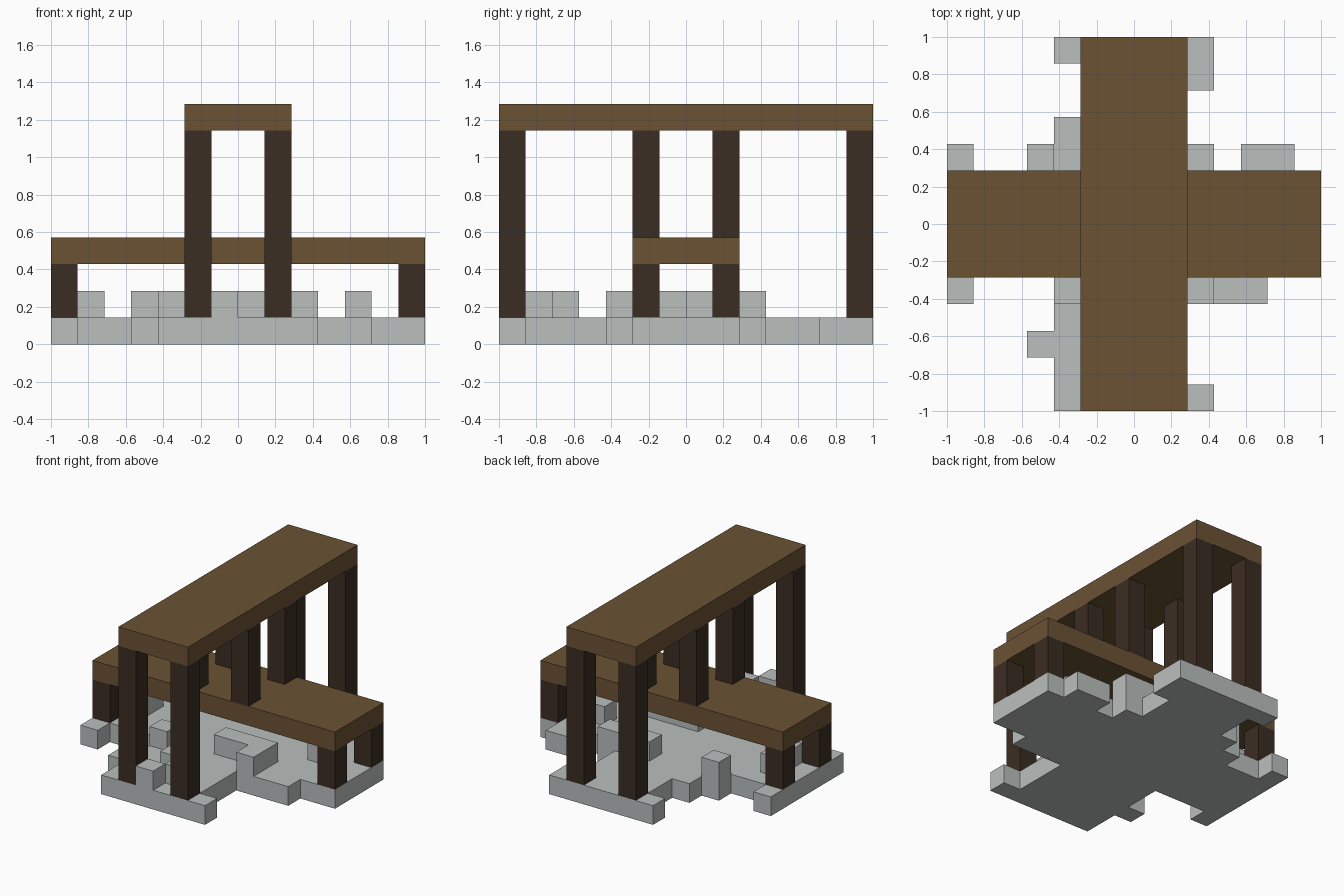
import bpy
import bmesh
from mathutils import Vector

cube = bpy.data.objects.get("Cube")
if cube:
    bpy.data.objects.remove(cube, do_unlink=True)

N = 14          # blocks along the longest side
U = 2 / N       # block size


def material(name, rgb):
    m = bpy.data.materials.new(name)
    m.use_nodes = True
    m.diffuse_color = (*rgb, 1)
    m.node_tree.nodes["Principled BSDF"].inputs["Base Color"].default_value = (*rgb, 1)
    return m


plank = material("brown planks", (0.147, 0.084, 0.034))
log = material("dark timber", (0.044, 0.026, 0.017))
stone = material("grey stone", (0.491, 0.521, 0.515))


def add_object(name, bm, mat):
    mesh = bpy.data.meshes.new(name)
    bm.to_mesh(mesh)
    bm.free()
    mesh.materials.append(mat)
    bpy.context.collection.objects.link(bpy.data.objects.new(name, mesh))


def to_world(p):
    return Vector((p[0] * U - 1, p[1] * U - 1, p[2] * U))


def box(name, low, high, mat):
    """Box between two corners given in block units."""
    a, b = to_world(low), to_world(high)
    bm = bmesh.new()
    bmesh.ops.create_cube(bm, size=1)
    bmesh.ops.scale(bm, vec=b - a, verts=bm.verts)
    bmesh.ops.translate(bm, vec=(a + b) / 2, verts=bm.verts)
    add_object(name, bm, mat)


def blocks(name, cells, mat):
    """Skin of a set of unit blocks, without the faces they share."""
    bm = bmesh.new()
    for cell in cells:
        for axis in range(3):
            for side in (0, 1):
                near = list(cell)
                near[axis] += 2 * side - 1
                if tuple(near) in cells:
                    continue
                u, v = (axis + 1) % 3, (axis + 2) % 3
                ring = []
                for du, dv in ((0, 0), (1, 0), (1, 1), (0, 1)):
                    p = list(cell)
                    p[axis] += side
                    p[u] += du
                    p[v] += dv
                    ring.append(bm.verts.new(to_world(p)))
                bm.faces.new(ring if side else ring[::-1])
    bmesh.ops.remove_doubles(bm, verts=bm.verts, dist=U / 100)
    bmesh.ops.dissolve_limit(bm, angle_limit=0.01, verts=bm.verts, edges=bm.edges)
    add_object(name, bm, mat)


# Stone floor: a cross with ragged edges and some raised blocks
middle = range(5, 9)
floor = {(x, y) for x in range(N) for y in range(N) if x in middle or y in middle}
floor |= {(4, y) for y in range(5)} | {(x, 4) for x in (0, 9, 10, 11)}
floor |= {(x, 9) for x in (0, 3, 4, 9, 11, 12)}
floor |= {(3, 2), (9, 0), (4, 10), (4, 13), (9, 12), (9, 13)}
raised = {(4, 4), (9, 4), (6, 0), (7, 1), (6, 2), (3, 9), (1, 6), (1, 7), (11, 7)}
raised |= {(x, 5) for x in (7, 8, 9)} | {(x, 9) for x in (7, 8, 9)}
cells = {(x, y, 0) for x, y in floor} | {(x, y, 1) for x, y in raised}
blocks("stone_floor", cells, stone)

# Crossing decks
box("lower_deck", (0, 5, 3), (N, 9, 4), plank)
box("upper_deck", (5, 0, 8), (9, N, 9), plank)

# Posts
for a, side in ((5, "first"), (8, "second")):
    for x, end in ((0, "right"), (13, "left")):
        box(f"lower_post_{end}_{side}", (x, a, 1), (x + 1, a + 1, 3), log)
    for y, end in ((0, "front"), (13, "back")):
        box(f"upper_post_{end}_{side}", (a, y, 1), (a + 1, y + 1, 8), log)
    for y, end in ((5, "front"), (8, "back")):
        box(f"middle_post_{end}_{side}", (a, y, 4), (a + 1, y + 1, 8), log)
